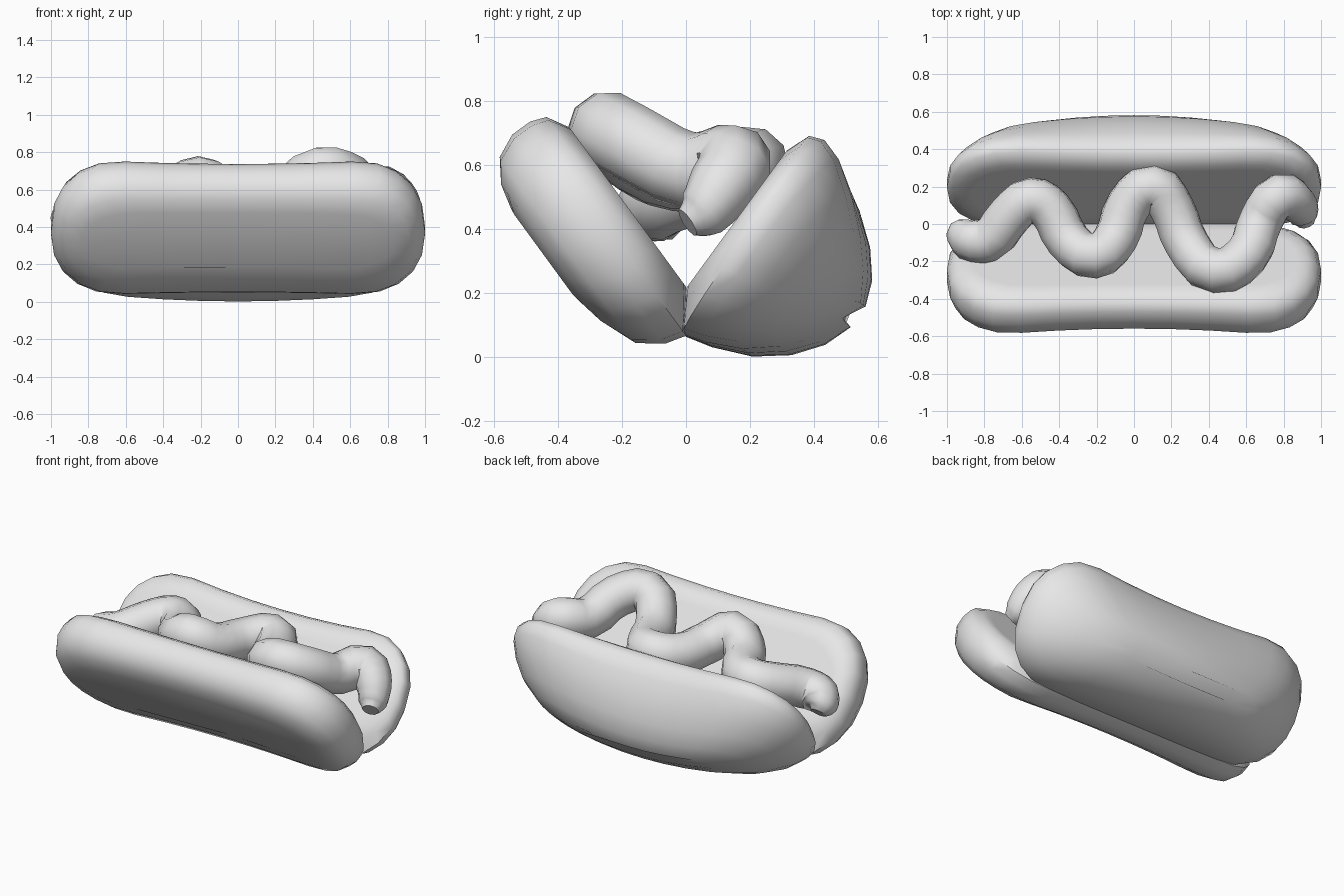
import bpy, bmesh, math
from mathutils import Vector

cube = bpy.data.objects.get("Cube")
if cube:
    bpy.data.objects.remove(cube, do_unlink=True)

grey = bpy.data.materials.new("plain_grey")
grey.use_nodes = True
grey.diffuse_color = (0.8, 0.8, 0.8, 1)
grey.node_tree.nodes["Principled BSDF"].inputs["Base Color"].default_value = (0.8, 0.8, 0.8, 1)


def finish(obj, angle):
    obj.data.materials.clear()
    obj.data.materials.append(grey)
    bpy.ops.object.select_all(action='DESELECT')
    obj.select_set(True)
    bpy.context.view_layer.objects.active = obj
    bpy.ops.object.shade_smooth_by_angle(angle=math.radians(angle))


def outline(half_len, low, high):
    """Rounded bar outline with long straight sides and elliptical ends."""
    mid, half = (low + high) / 2, (high - low) / 2
    rx = half_len * 0.38
    flat = half_len - rx
    quarter = []
    for i in range(6):
        a = math.pi / 2 * i / 5
        quarter.append((flat + rx * math.cos(a) ** 0.87, half * math.sin(a) ** 0.87))
    quarter += [(flat * 0.67, half), (flat * 0.33, half)]
    top = quarter + [(0, half)] + [(-x, u) for x, u in reversed(quarter)]
    ring = top + [(x, -u) for x, u in reversed(top[1:-1])]
    return [(x, mid + u) for x, u in ring]


def bun(name, side, levels, origin_z, dip, hollow, taper):
    """Loft outlines outward from the flat inner face of a leaning bun half."""
    along = Vector((0, side * 0.59, 0.807))
    out = Vector((0, side * 0.807, -0.59))
    depth = levels[-1][0]
    bm = bmesh.new()
    rings = []
    for n, low, high, half_len in levels:
        ring = []
        for x, u in outline(half_len, low, high):
            # lip sags mid-length, outer side is hollowed or thinned to the ends
            bow = max(0, 1 - (x / 0.68) ** 2)
            u2 = u - dip * bow * (max(u, 0) / 0.65) ** 2
            n2 = n - (hollow * bow + taper * x * x) * n / depth
            p = Vector((x, 0, origin_z)) + along * u2 + out * n2
            ring.append(bm.verts.new(p))
        rings.append(ring)
    for a, b in zip(rings, rings[1:]):
        for i in range(len(a)):
            j = (i + 1) % len(a)
            bm.faces.new((a[i], a[j], b[j], b[i]))
    bm.faces.new(rings[0])
    bm.faces.new(rings[-1])
    bmesh.ops.recalc_face_normals(bm, faces=bm.faces)
    mesh = bpy.data.meshes.new(name)
    bm.to_mesh(mesh)
    bm.free()
    obj = bpy.data.objects.new(name, mesh)
    bpy.context.collection.objects.link(obj)
    finish(obj, 50)


# Levels: distance from inner face, lower edge, upper edge, half length
bun("front_bun", -1, [
    (0, 0.06, 0.56, 0.87), (0, 0.0, 0.622, 0.93), (0.04, -0.06, 0.69, 0.98),
    (0.09, -0.124, 0.708, 1.0), (0.16, -0.105, 0.708, 1.0), (0.235, -0.049, 0.675, 0.97),
    (0.278, 0.06, 0.61, 0.92), (0.3, 0.16, 0.53, 0.84)], 0.22, 0.02, 0.025, 0)
bun("back_bun", 1, [
    (0, 0.06, 0.48, 0.87), (0, 0.0, 0.54, 0.93), (0.035, -0.05, 0.618, 0.98),
    (0.09, -0.122, 0.635, 1.0), (0.175, -0.1, 0.612, 1.0), (0.294, -0.049, 0.54, 0.95),
    (0.389, 0.026, 0.46, 0.87), (0.455, 0.115, 0.375, 0.73), (0.487, 0.21, 0.29, 0.5)],
    0.215, 0.035, 0, 0.2)

# Wavy filling: x, y, z, thickness
path = [(-0.915, -0.01, 0.4, 0.4), (-0.915, -0.04, 0.43, 0.75), (-0.88, -0.08, 0.465, 0.95),
        (-0.78, -0.085, 0.49, 1),
        (-0.66, 0.05, 0.54, 1), (-0.55, 0.13, 0.57, 1), (-0.45, 0.08, 0.57, 1),
        (-0.35, -0.09, 0.59, 1), (-0.21, -0.17, 0.66, 1), (-0.1, -0.08, 0.6, 1),
        (-0.03, 0.1, 0.58, 1), (0.1, 0.2, 0.6, 1), (0.2, 0.09, 0.58, 1),
        (0.28, -0.1, 0.6, 1), (0.44, -0.25, 0.71, 1), (0.6, -0.17, 0.67, 1),
        (0.68, 0.02, 0.58, 1), (0.78, 0.15, 0.605, 1), (0.87, 0.11, 0.53, 0.88),
        (0.905, 0.05, 0.45, 0.7), (0.92, 0.005, 0.42, 0.4)]
curve = bpy.data.curves.new("wavy_filling", 'CURVE')
curve.dimensions = '3D'
curve.bevel_depth = 0.122
curve.bevel_resolution = 3
curve.resolution_u = 3
curve.use_fill_caps = True
spline = curve.splines.new('BEZIER')
spline.bezier_points.add(len(path) - 1)
for point, (x, y, z, r) in zip(spline.bezier_points, path):
    point.co = (x, y, z)
    point.radius = r
    point.handle_left_type = point.handle_right_type = 'AUTO'
filling = bpy.data.objects.new("wavy_filling", curve)
bpy.context.collection.objects.link(filling)
bpy.ops.object.select_all(action='DESELECT')
filling.select_set(True)
bpy.context.view_layer.objects.active = filling
bpy.ops.object.convert(target='MESH')
finish(bpy.context.view_layer.objects.active, 60)
